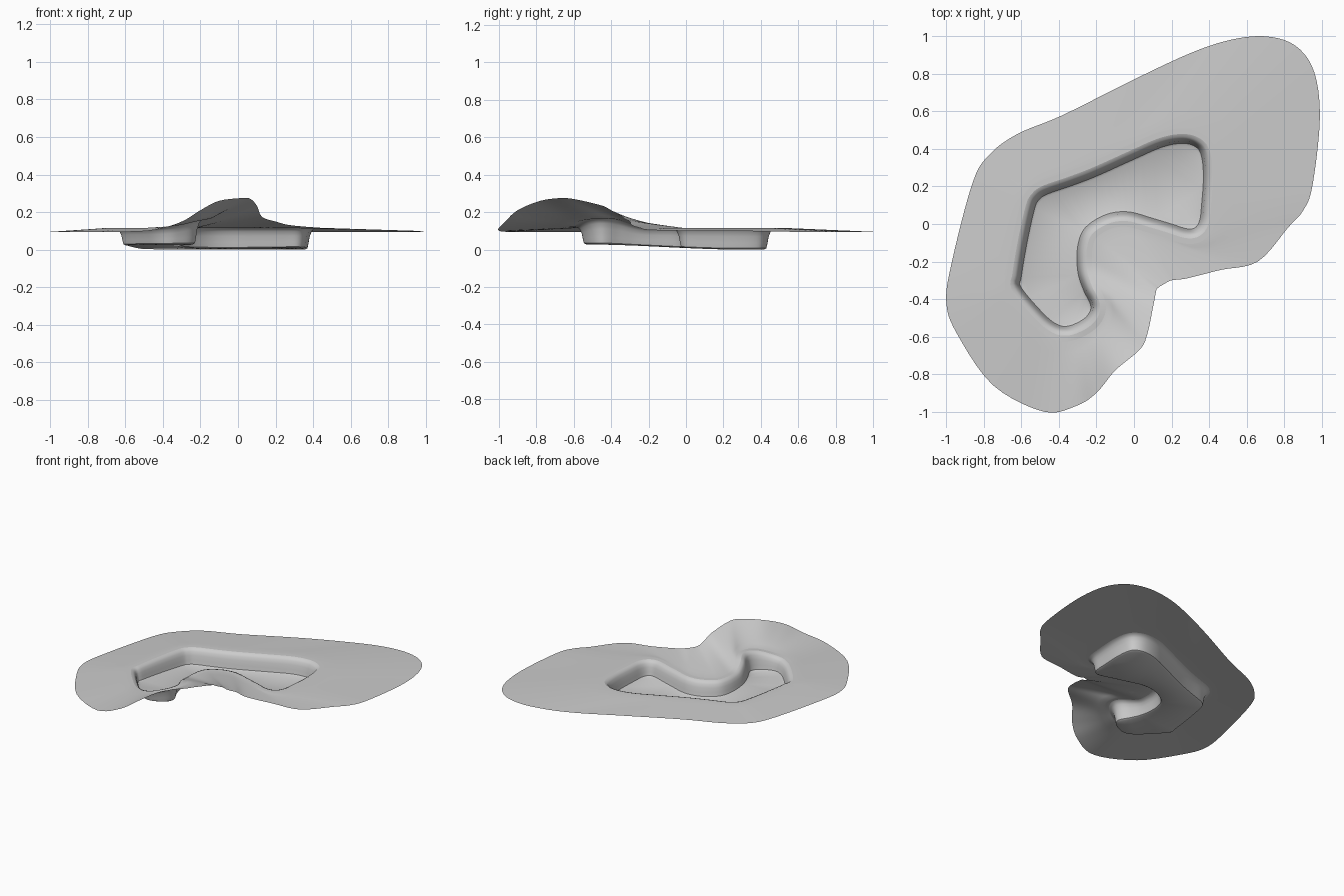
import bpy, bmesh
from mathutils import Vector

if "Cube" in bpy.data.objects:
    bpy.data.objects.remove(bpy.data.objects["Cube"])

# pool floor outline, counter-matched row by row with the ground outline below
POOL = [(.26,.43),(.33,.41),(.36,.36),(.37,.25),(.36,.1),(.35,.02),(.325,-.02),(.28,-.025),
        (.2,0),(.1,.03),(-.03,.065),(-.15,.05),(-.26,-.02),(-.3,-.12),(-.3,-.25),(-.27,-.35),
        (-.235,-.42),(-.232,-.46),(-.26,-.5),(-.31,-.53),(-.36,-.545),(-.41,-.535),(-.48,-.48),
        (-.6,-.34),(-.6,-.28),(-.57,-.1),(-.53,.08),(-.505,.13),(-.46,.16),(-.33,.205),
        (-.2,.255),(0,.345),(.15,.41)]
GROUND = [(.70,1,.095),(.86,.95,.095),(.96,.81,.095),(.99,.56,.095),(.95,.2,.1),(.9,.07,.1),
          (.82,-.02,.1),(.66,-.2,.105),(.46,-.245,.115),(.28,-.29,.13),(.2,-.3,.15),
          (.16,-.32,.16),(.135,-.335,.17),(.12,-.35,.185),(.11,-.4,.21),(.1,-.45,.235),
          (.07,-.59,.268),(.03,-.67,.275),(-.1,-.78,.26),(-.2,-.9,.21),(-.31,-.97,.145),
          (-.48,-1,.1),(-.75,-.86,.095),(-.94,-.59,.095),(-1,-.42,.095),(-.97,-.2,.095),
          (-.86,.22,.095),(-.77,.37,.095),(-.62,.48,.1),(-.38,.58,.1),(0,.77,.1),
          (.3,.91,.095),(.51,.98,.095)]
STEPS = 5


def spline(points):
    """Closed Catmull-Rom curve through the points."""
    p = [Vector(q).to_3d() for q in points]
    n, out = len(p), []
    for i in range(n):
        a, b, c, d = p[i - 1], p[i], p[(i + 1) % n], p[(i + 2) % n]
        for k in range(STEPS):
            t = k / STEPS
            out.append(.5 * (2*b + (c - a)*t + (2*a - 5*b + 4*c - d)*t*t
                             + (3*b - a - 3*c + d)*t**3))
    return out


def smooth(t):
    t = max(0, min(1, t))
    return t * t * (3 - 2 * t)


def floor_z(p):
    return .028 * smooth((.3 - p.y) / .85)


def rim_z(p):
    # rim climbs where the mound meets the pool
    d = (p - Vector((-.19, -.44, 0))).length
    return .116 + .052 * (1 - smooth(d / .27))


base = spline(POOL)
outer = spline(GROUND)
N = len(base)
normals = []
for i in range(N):
    t = base[(i + 2) % N] - base[i - 2]
    normals.append(Vector((-t.y, t.x, 0)).normalized())


def ring(offset, h, lift=0):
    """Pool outline pushed outward; h = 0 floor level, 1 rim level."""
    out = []
    for p, n in zip(base, normals):
        q = p + n * offset
        z0 = floor_z(p)
        q.z = z0 + (rim_z(p) - z0) * h + lift
        out.append(q)
    return out


def loft(name, rings, fill_first=False):
    bm = bmesh.new()
    loops = [[bm.verts.new(v) for v in r] for r in rings]
    for a, b in zip(loops, loops[1:]):
        for i in range(N):
            j = (i + 1) % N
            bm.faces.new((a[i], a[j], b[j], b[i]))
    if fill_first:
        edges = [bm.edges.get((loops[0][i - 1], loops[0][i])) for i in range(N)]
        bmesh.ops.triangle_fill(bm, use_beauty=True, edges=edges)
    bm.normal_update()
    for f in bm.faces:
        if f.normal.z < 0:
            f.normal_flip()
    me = bpy.data.meshes.new(name)
    bm.to_mesh(me)
    bm.free()
    ob = bpy.data.objects.new(name, me)
    bpy.context.collection.objects.link(ob)
    bpy.ops.object.select_all(action='DESELECT')
    ob.select_set(True)
    bpy.context.view_layer.objects.active = ob
    bpy.ops.object.shade_smooth_by_angle(angle=.7)


# pool basin: floor, steep wall, rounded lip
basin = [ring(-.012, 0), ring(0, .06), ring(.006, .3), ring(.012, .6),
         ring(.022, .82), ring(.034, .95), ring(.05, 1)]
loft("pool_basin", basin, True)

# surrounding ground, blending from the lip to the outer edge with its mound
lip, shore = ring(.05, 1), ring(.085, 1)
ground = [lip, shore]
for k in range(1, 7):
    t = k / 6
    ground.append([a.lerp(b, t) for a, b in zip(shore, outer)])
loft("ground", ground)

# thin coping strip around the pool
loft("pool_coping", [ring(.05, 1, .001), ring(.08, 1, .001)])
